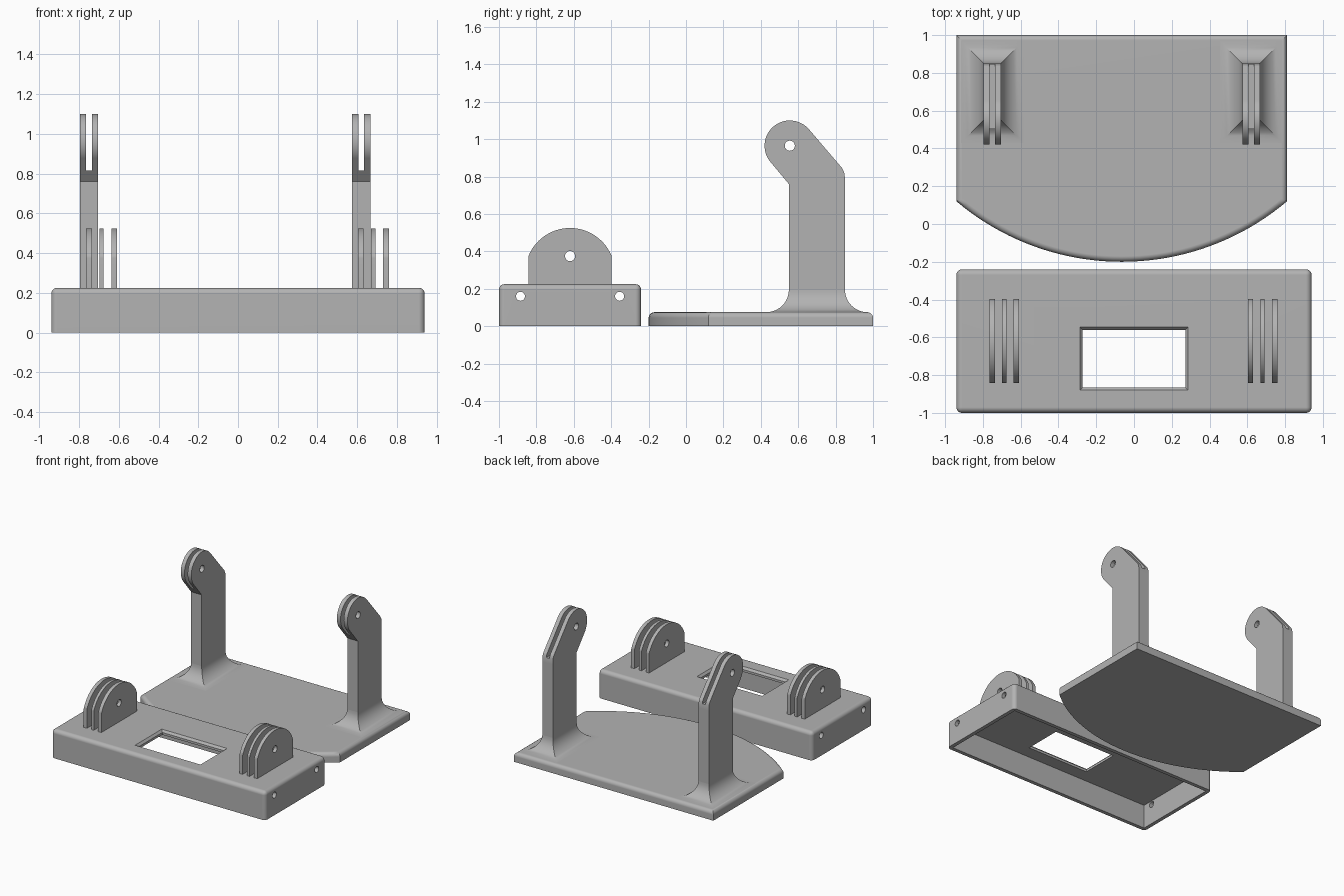
import bpy, bmesh
from math import sin, cos, asin, pi, radians
from mathutils import Vector

if "Cube" in bpy.data.objects:
    bpy.data.objects.remove(bpy.data.objects["Cube"], do_unlink=True)

grey = bpy.data.materials.new("plain grey")
grey.use_nodes = True
grey.diffuse_color = (0.45, 0.45, 0.45, 1)
grey.node_tree.nodes["Principled BSDF"].inputs["Base Color"].default_value = grey.diffuse_color


def loft(name, rings, caps=True, bevel=0, pick=None):
    """Skin a stack of closed rings, optionally rounding the picked edges."""
    bm = bmesh.new()
    loops = [[bm.verts.new(p) for p in ring] for ring in rings]
    n = len(loops[0])
    for low, high in zip(loops, loops[1:]):
        for i in range(n):
            j = (i + 1) % n
            bm.faces.new((low[i], low[j], high[j], high[i]))
    if caps:
        bm.faces.new(loops[0][::-1])
        bm.faces.new(loops[-1])
    bmesh.ops.recalc_face_normals(bm, faces=bm.faces)
    if bevel:
        bmesh.ops.bevel(bm, geom=[e for e in bm.edges if pick(e)], offset=bevel,
                        segments=5, profile=0.5, affect='EDGES', clamp_overlap=True)
    mesh = bpy.data.meshes.new(name)
    bm.to_mesh(mesh)
    bm.free()
    mesh.materials.append(grey)
    obj = bpy.data.objects.new(name, mesh)
    bpy.context.collection.objects.link(obj)
    return obj


def rect(x0, x1, y0, y1, z, grow=0):
    x0, x1, y0, y1 = x0 - grow, x1 + grow, y0 - grow, y1 + grow
    return [(x0, y0, z), (x1, y0, z), (x1, y1, z), (x0, y1, z)]


def box(name, x0, x1, y0, y1, z0, z1, **kw):
    return loft(name, [rect(x0, x1, y0, y1, z) for z in (z0, z1)], **kw)


def side_prism(name, outline, x0, x1):
    """Extrude a (y, z) outline along x."""
    return loft(name, [[(x, y, z) for y, z in outline] for x in (x0, x1)])


def arc(cy, cz, r, start, end, steps):
    return [(cy + r * cos(start + (end - start) * i / steps),
             cz + r * sin(start + (end - start) * i / steps)) for i in range(steps + 1)]


def pin(y, z, r, x0, x1):
    return side_prism("pin_cutter", arc(y, z, r, 0, 2 * pi, 28)[:-1], x0, x1)


def cut(obj, cutters):
    for c in cutters:
        mod = obj.modifiers.new("cut", 'BOOLEAN')
        mod.operation, mod.solver, mod.object = 'DIFFERENCE', 'EXACT', c
    bpy.context.view_layer.update()
    graph = bpy.context.evaluated_depsgraph_get()
    mesh = bpy.data.meshes.new_from_object(obj.evaluated_get(graph))
    obj.modifiers.clear()
    obj.data = mesh
    for c in cutters:
        bpy.data.objects.remove(c, do_unlink=True)


def smooth(obj):
    obj.data.polygons.foreach_set("use_smooth", [True] * len(obj.data.polygons))
    obj.data.set_sharp_from_angle(angle=radians(30))
    mod = obj.modifiers.new("flat face normals", 'WEIGHTED_NORMAL')
    mod.keep_sharp = True


parts = []

# Base plate: straight back and sides, bowed front, rounded top rim
PLATE_X, PLATE_TOP = -0.065, 0.075
bow_r, half = 1.356, 0.875
sweep = asin(half / bow_r)
bow = arc(PLATE_X, bow_r - 0.2, bow_r, -pi / 2 - sweep, -pi / 2 + sweep, 40)
outline = bow + [(PLATE_X + half, 1), (PLATE_X - half, 1)]
plate = loft("base_plate", [[(x, y, z) for x, y in outline] for z in (0, PLATE_TOP)],
             bevel=0.03, pick=lambda e: all(v.co.z > 0.07 for v in e.verts))
parts.append(plate)

# Two bent arms with forked heads, each on a flared foot
tilt = radians(40.5)
arm_outline = [(0.55, 0.04), (0.85, 0.04), (0.85, 0.775), (0.849, 0.8), (0.845, 0.825), (0.835, 0.845)]
arm_outline += arc(0.555, 0.965, 0.135, tilt, tilt + pi, 28) + [(0.55, 0.76)]
FLARE = 0.12
for side, x in (("right", -0.75), ("left", 0.62)):
    arm = side_prism(side + "_arm", arm_outline, x - 0.046, x + 0.046)
    cut(arm, [box("slot_cutter", x - 0.014, x + 0.014, 0.3, 1, 0.815, 1.3),
              pin(0.555, 0.965, 0.027, x - 0.2, x + 0.2)])
    rings = []
    for i in range(11):
        a = pi / 2 * i / 10
        rings.append(rect(x - 0.046, x + 0.046, 0.55, 0.85,
                          PLATE_TOP + FLARE * (1 - cos(a)), FLARE * (1 - sin(a))))
    flare = loft(side + "_arm_foot", rings, caps=False)
    parts += [arm, flare]

# Open-bottomed housing with rounded top, window and side pin holes
def outer_edge(e):
    a, b = e.verts
    return max(a.co.z, b.co.z) > 0.2


housing = box("housing", -0.94, 0.94, -1, -0.24, 0, 0.225, bevel=0.03, pick=outer_edge)
window = loft("window_cutter", [rect(-0.272, 0.272, -0.865, -0.56, z, g)
                                for z, g in ((0.1, 0), (0.208, 0), (0.225, 0.015), (0.25, 0.037))])
cut(housing, [box("hollow_cutter", -0.91, 0.91, -0.97, -0.27, -0.5, 0.19), window,
              pin(-0.885, 0.16, 0.024, -1.2, 1.2), pin(-0.355, 0.16, 0.024, -1.2, 1.2)])
parts.append(housing)

# Two sets of three round-topped hinge ears
ear_half = asin(0.2225 / 0.24)
ear_outline = [(-0.8425, 0.21), (-0.3975, 0.21)]
ear_outline += arc(-0.62, 0.285, 0.24, pi / 2 - ear_half, pi / 2 + ear_half, 28)
for side, centres in (("right", (-0.75, -0.687, -0.623)), ("left", (0.617, 0.681, 0.745))):
    for i, x in enumerate(centres):
        w = 0.011 if i == 1 else 0.014
        ear = side_prism(f"{side}_hinge_ear_{i + 1}", ear_outline, x - w, x + w)
        cut(ear, [pin(-0.62, 0.375, 0.027, x - 0.1, x + 0.1)])
        parts.append(ear)

for part in parts:
    smooth(part)
